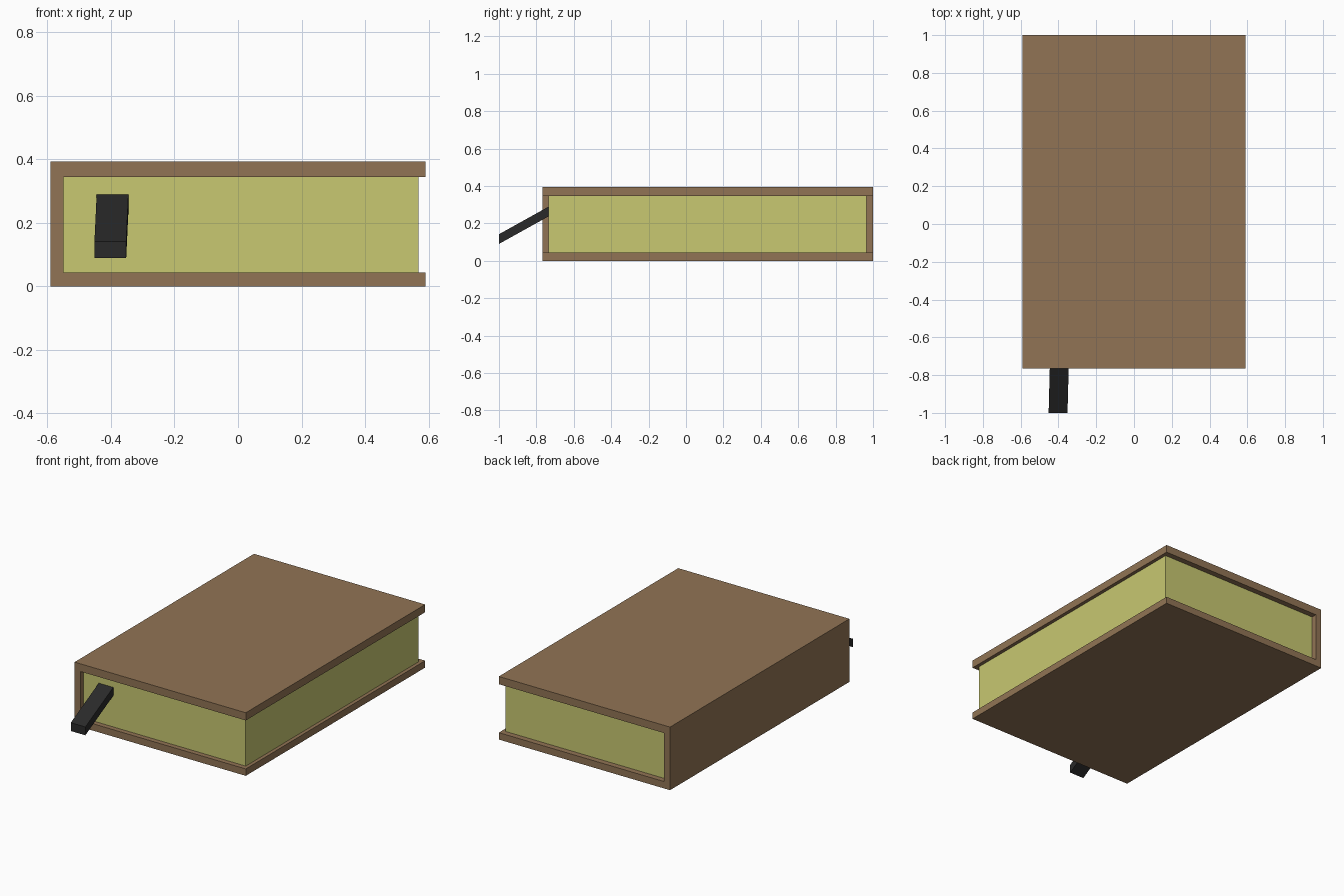
import bpy

if "Cube" in bpy.data.objects:
    bpy.data.objects.remove(bpy.data.objects["Cube"])


def material(name, rgb):
    m = bpy.data.materials.new(name)
    m.diffuse_color = (*rgb, 1)
    m.use_nodes = True
    m.node_tree.nodes["Principled BSDF"].inputs["Base Color"].default_value = m.diffuse_color
    return m


def extrude_profile(name, front, offset, mat):
    """Closed prism: a front outline (x, y, z) swept by an offset vector."""
    n = len(front)
    back = [tuple(a + b for a, b in zip(p, offset)) for p in front]
    faces = [tuple(range(n)), tuple(range(2 * n - 1, n - 1, -1))]
    faces += [((i + 1) % n, i, n + i, n + (i + 1) % n) for i in range(n)]
    mesh = bpy.data.meshes.new(name)
    mesh.from_pydata(front + back, [], faces)
    mesh.materials.append(mat)
    obj = bpy.data.objects.new(name, mesh)
    bpy.context.collection.objects.link(obj)
    return obj


brown = material("brown leather", (0.285, 0.175, 0.09))
paper = material("yellow paper", (0.58, 0.58, 0.165))
black = material("black ribbon", (0.023, 0.023, 0.023))

# Cover: C-shaped section with the spine on the left
W, H, X_IN, Z_LO, Z_HI = 0.59, 0.393, -0.55, 0.043, 0.345
cover = [(-W, 0), (W, 0), (W, Z_LO), (X_IN, Z_LO),
         (X_IN, Z_HI), (W, Z_HI), (W, H), (-W, H)]
extrude_profile("cover", [(x, -0.766, z) for x, z in cover], (0, 1.766, 0), brown)

# Page block, inset from the three open edges
pages = [(X_IN, Z_LO), (0.568, Z_LO), (0.568, Z_HI), (X_IN, Z_HI)]
extrude_profile("pages", [(x, -0.735, z) for x, z in pages], (0, 1.70, 0), paper)

# Bookmark ribbon sloping down and out of the front of the pages
ribbon = [(-0.452, 0.09), (-0.352, 0.09), (-0.352, 0.142), (-0.452, 0.142)]
extrude_profile("bookmark", [(x, -1.0, z) for x, z in ribbon], (0.007, 0.27, 0.15), black)
